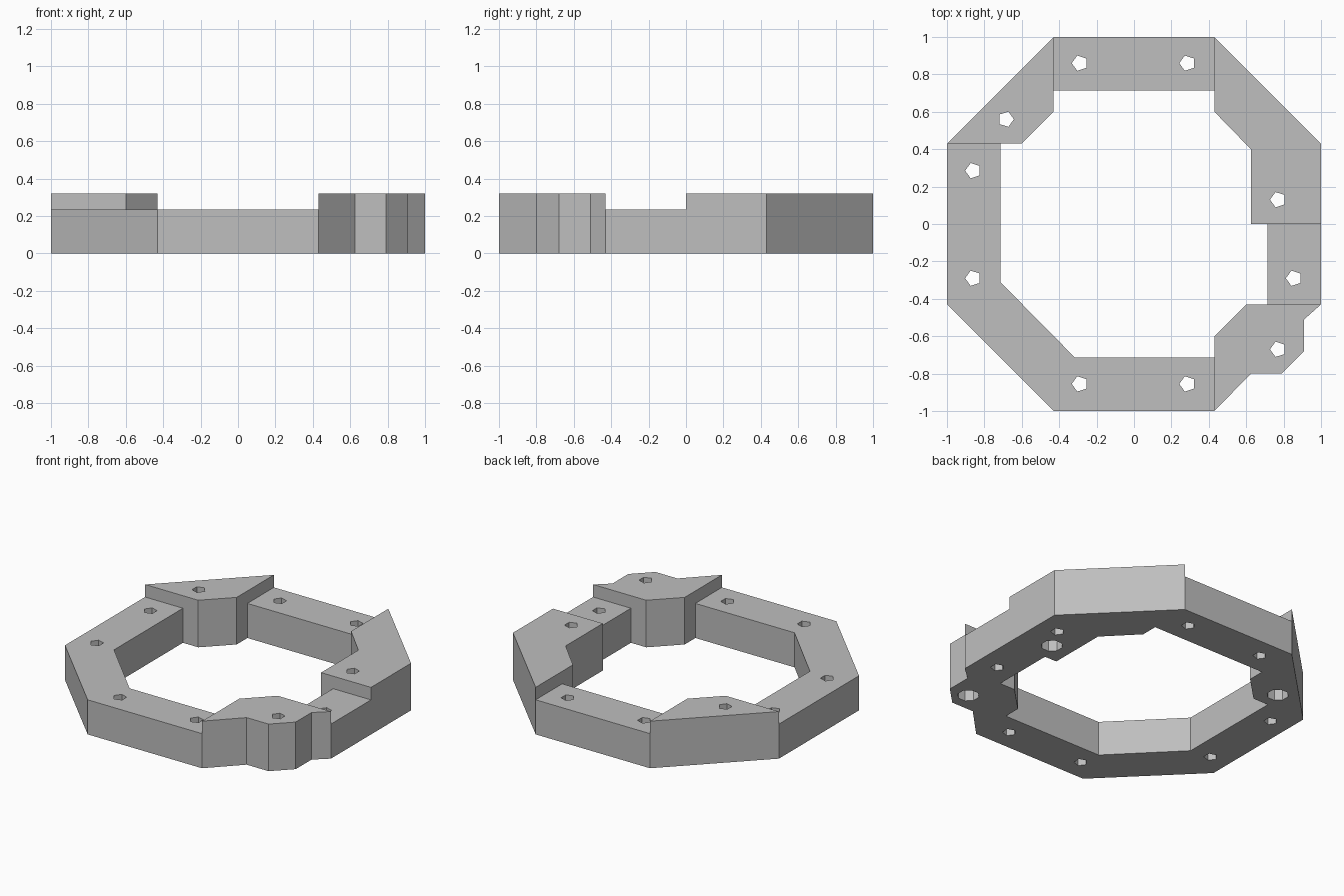
import bpy
import bmesh
from math import cos, sin, pi

if "Cube" in bpy.data.objects:
    bpy.data.objects.remove(bpy.data.objects["Cube"], do_unlink=True)

HIGH, LOW = 0.32, 0.235

grey = bpy.data.materials.new("matte grey")
grey.use_nodes = True
grey.diffuse_color = (0.52, 0.52, 0.52, 1)
grey.node_tree.nodes["Principled BSDF"].inputs["Base Color"].default_value = (0.52, 0.52, 0.52, 1)


def prism(name, outline, z0, z1):
    """Extrude a flat outline from z0 to z1."""
    bm = bmesh.new()
    face = bm.faces.new([bm.verts.new((x, y, z0)) for x, y in outline])
    top = bmesh.ops.extrude_face_region(bm, geom=[face])["geom"]
    for v in top:
        if isinstance(v, bmesh.types.BMVert):
            v.co.z = z1
    bmesh.ops.recalc_face_normals(bm, faces=bm.faces)
    mesh = bpy.data.meshes.new(name)
    bm.to_mesh(mesh)
    bm.free()
    mesh.materials.append(grey)
    obj = bpy.data.objects.new(name, mesh)
    bpy.context.collection.objects.link(obj)
    return obj


def cut(target, cutter):
    """Subtract a hidden cutter from the target."""
    cutter.hide_render = True
    cutter.hide_set(True)
    mod = target.modifiers.new(cutter.name, "BOOLEAN")
    mod.operation, mod.solver, mod.object = "DIFFERENCE", "EXACT", cutter
    bpy.context.view_layer.update()
    result = bpy.data.meshes.new_from_object(
        target.evaluated_get(bpy.context.evaluated_depsgraph_get()))
    target.modifiers.clear()
    target.data = result
    bpy.data.objects.remove(cutter, do_unlink=True)


def box(x0, x1, y0, y1):
    return [(x0, y0), (x1, y0), (x1, y1), (x0, y1)]


def ngon(x, y, r, sides, turn=pi):
    return [(x + r * cos(turn + 2 * pi * i / sides),
             y + r * sin(turn + 2 * pi * i / sides)) for i in range(sides)]


# Octagonal frame with a notched corner
ring = prism("octagonal_frame", [
    (-1, .43), (-.43, 1), (.43, 1), (1, .43), (1, -.43), (.91, -.51),
    (.91, -.68), (.79, -.8), (.625, -.8), (.43, -1), (-.43, -1), (-1, -.43)], 0, HIGH)

# Central opening
cut(ring, prism("opening", [
    (-.43, .6), (-.43, .715), (.43, .715), (.43, .6), (.625, .4), (.625, 0),
    (.715, 0), (.715, -.43), (.6, -.43), (.43, -.6), (.43, -.715),
    (-.315, -.715), (-.715, -.31), (-.715, .43), (-.6, .43)], -.2, .6))

# Lowered bars between the raised corners
cut(ring, prism("back_step", box(-.43, .43, .65, 1.2), LOW, .6))
cut(ring, prism("side_step", box(.66, 1.2, -.43, 0), LOW, .6))
cut(ring, prism("front_step", [
    (-1.2, .43), (-1.2, -1.2), (.43, -1.2), (.43, -.66), (-.27, -.66),
    (-.66, -.27), (-.66, .43)], LOW, .6))

# Bolt holes through the bars, the last one blind under a raised corner
for s in (-.29, .285):
    for x, y in ((s, .86), (s, -.855), (-.86, s), (.855, s)):
        blind = x > .8 and y > 0
        cut(ring, prism("bolt_hole", ngon(x, y, .043, 5), -.2, LOW if blind else .6))

# Corner bolt holes, counterbored from below
for x, y, turn in ((-.685, .56, 0), (.77, .13, pi), (.77, -.67, pi)):
    cut(ring, prism("corner_hole", ngon(x, y, .043, 5, turn), -.2, .6))
    cut(ring, prism("counterbore", ngon(x, y, .068, 8, pi / 8), -.2, .12))
